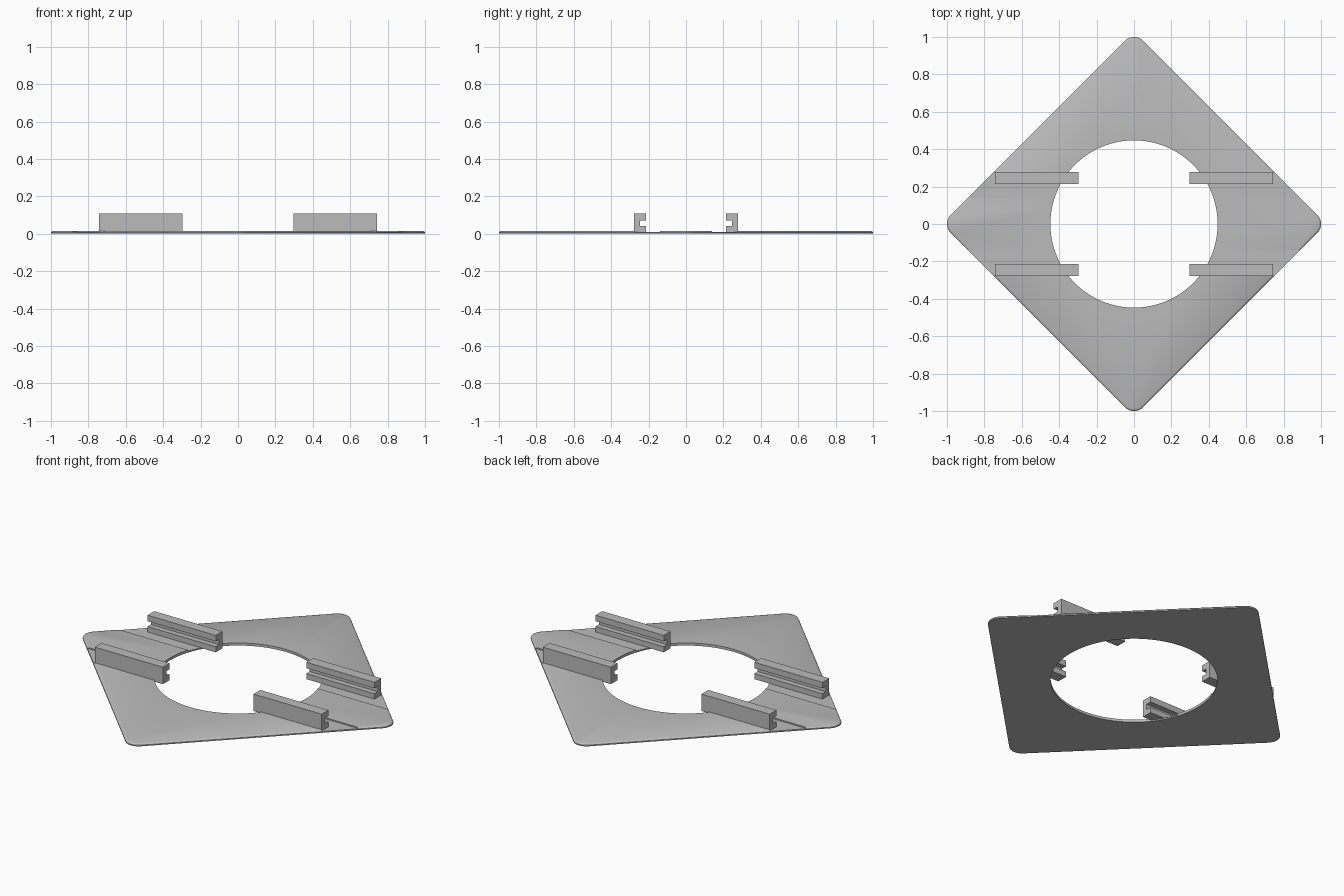
import bpy, bmesh, math

if "Cube" in bpy.data.objects:
    bpy.data.objects.remove(bpy.data.objects["Cube"])

grey = bpy.data.materials.new("light grey")
grey.diffuse_color = (0.5, 0.5, 0.5, 1)
grey.use_nodes = True
grey.node_tree.nodes["Principled BSDF"].inputs["Base Color"].default_value = grey.diffuse_color


def add_object(name, bm, material=True):
    bmesh.ops.recalc_face_normals(bm, faces=bm.faces)
    me = bpy.data.meshes.new(name)
    bm.to_mesh(me)
    bm.free()
    ob = bpy.data.objects.new(name, me)
    bpy.context.collection.objects.link(ob)
    if material:
        me.materials.append(grey)
    return ob


def loft(rings):
    bm = bmesh.new()
    loops = [[bm.verts.new(p) for p in ring] for ring in rings]
    n = len(loops[0])
    for a, b in zip(loops, loops[1:]):
        for i in range(n):
            j = (i + 1) % n
            bm.faces.new((a[i], a[j], b[j], b[i]))
    bm.faces.new(loops[0])
    bm.faces.new(loops[-1])
    return bm


# Diamond plate with rounded corners and a softened top edge
def diamond(z, inset, r=0.07, steps=8):
    pts = []
    for k in range(4):
        a = k * math.pi / 2
        for s in range(steps + 1):
            t = a - math.pi / 4 + s * math.pi / 2 / steps
            pts.append(((1 - r) * math.cos(a) + (r - inset) * math.cos(t),
                        (1 - r) * math.sin(a) + (r - inset) * math.sin(t), z))
    return pts


plate = add_object("base_plate", loft([
    diamond(0, 0), diamond(0.007, 0), diamond(0.012, 0.004), diamond(0.015, 0.012)]))


def cut(cutter):
    mod = plate.modifiers.new("cut", "BOOLEAN")
    mod.operation = "DIFFERENCE"
    mod.solver = "EXACT"
    mod.object = cutter
    bpy.context.view_layer.objects.active = plate
    bpy.ops.object.modifier_apply(modifier=mod.name)
    bpy.data.objects.remove(cutter)


# Round central opening
N = 96
cut(add_object("hole_cutter", loft([
    [(0.447 * math.cos(2 * math.pi * i / N), 0.447 * math.sin(2 * math.pi * i / N), z)
     for i in range(N)] for z in (-0.1, 0.1)]), False))

# Shallow grooves running along x beside the rails
for s in (-1, 1):
    cut(add_object("groove_cutter", loft([
        [(x, s * 0.14, 0.008), (x, s * 0.278, 0.008), (x, s * 0.278, 0.1), (x, s * 0.14, 0.1)]
        for x in (-1.2, 1.2)]), False))

plate.select_set(True)
bpy.context.view_layer.objects.active = plate
bpy.ops.object.shade_smooth_by_angle(angle=math.radians(35))

# Four C-shaped rails with slots facing inward
profile = [(0.278, 0.007), (0.278, 0.107), (0.215, 0.107), (0.215, 0.072),
           (0.247, 0.072), (0.247, 0.04), (0.215, 0.04), (0.215, 0.007)]
for sx, side in ((-1, "left"), (1, "right")):
    for sy, end in ((-1, "front"), (1, "back")):
        add_object(f"rail_{end}_{side}", loft([
            [(sx * x, sy * y, z) for y, z in profile] for x in (0.296, 0.742)]))
